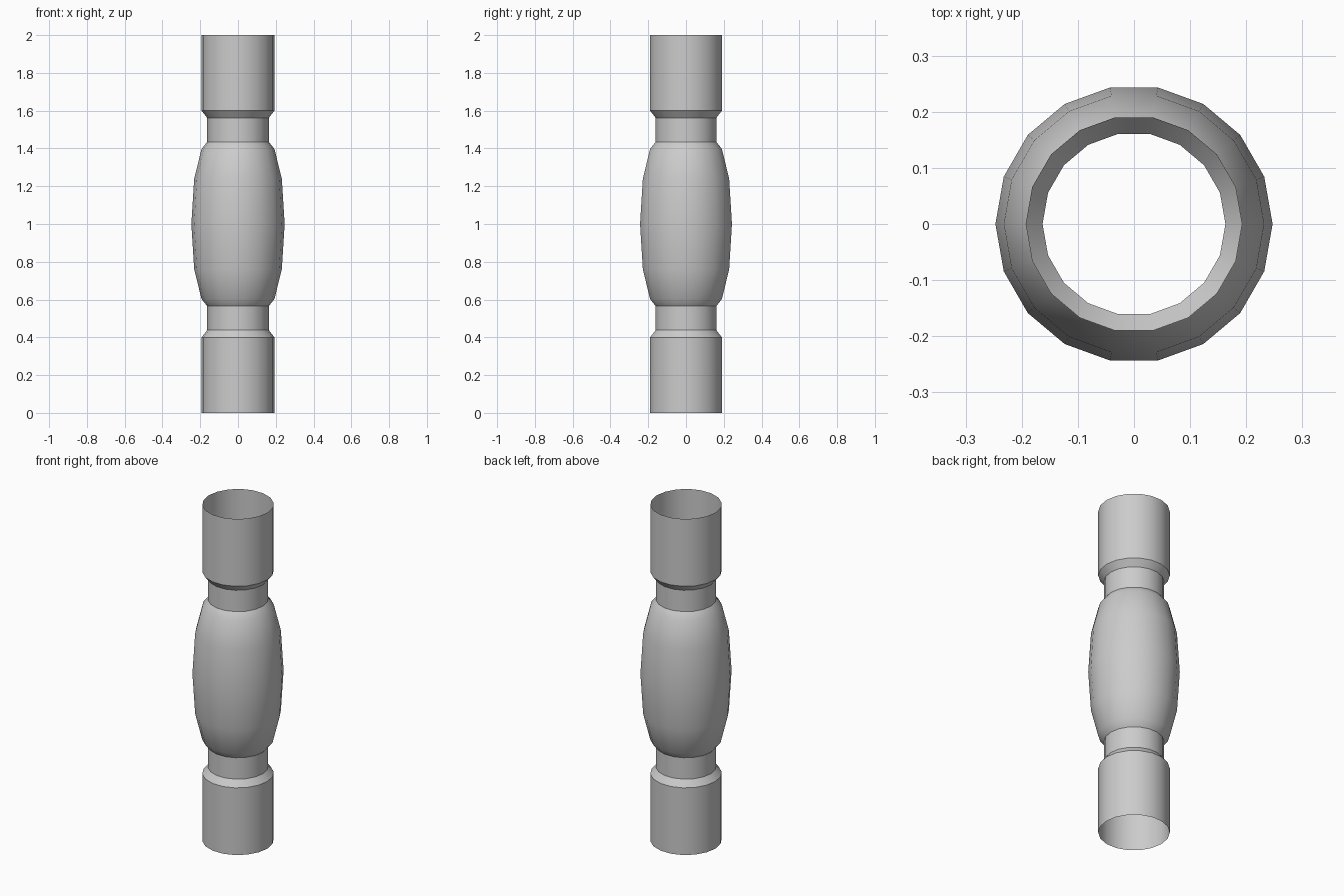
import bpy
import bmesh
import math

cube = bpy.data.objects.get("Cube")
if cube:
    bpy.data.objects.remove(cube, do_unlink=True)

SIDES = 18
END_R, NECK_R, BULGE_R, BELLY_R = 0.193, 0.163, 0.232, 0.247

# Lower half of the outline (radius, height), mirrored about mid height
lower = [(END_R, 0), (END_R, 0.4), (NECK_R, 0.438), (NECK_R, 0.565),
         (END_R, 0.603), (BULGE_R, 0.76)]
upper = [(r, 2 - z) for r, z in reversed(lower)]
profile = lower + [(BELLY_R, 1)] + upper

# Open tube made of stacked rings
bm = bmesh.new()
rings = []
for r, z in profile:
    angles = [math.tau * i / SIDES for i in range(SIDES)]
    rings.append([bm.verts.new((r * math.cos(a), r * math.sin(a), z)) for a in angles])
for low, high in zip(rings, rings[1:]):
    for i in range(SIDES):
        j = (i + 1) % SIDES
        bm.faces.new((low[i], low[j], high[j], high[i]))
mesh = bpy.data.meshes.new("bulged_tube")
bm.to_mesh(mesh)
bm.free()

tube = bpy.data.objects.new("bulged_tube", mesh)
bpy.context.collection.objects.link(tube)

# Plain grey surface
grey = bpy.data.materials.new("light_grey")
grey.use_nodes = True
colour = (0.6, 0.6, 0.6, 1)
grey.diffuse_color = colour
grey.node_tree.nodes["Principled BSDF"].inputs["Base Color"].default_value = colour
mesh.materials.append(grey)

# Smooth sides with crisp shoulders
bpy.ops.object.select_all(action="DESELECT")
tube.select_set(True)
bpy.context.view_layer.objects.active = tube
bpy.ops.object.shade_smooth_by_angle(angle=math.radians(30))
